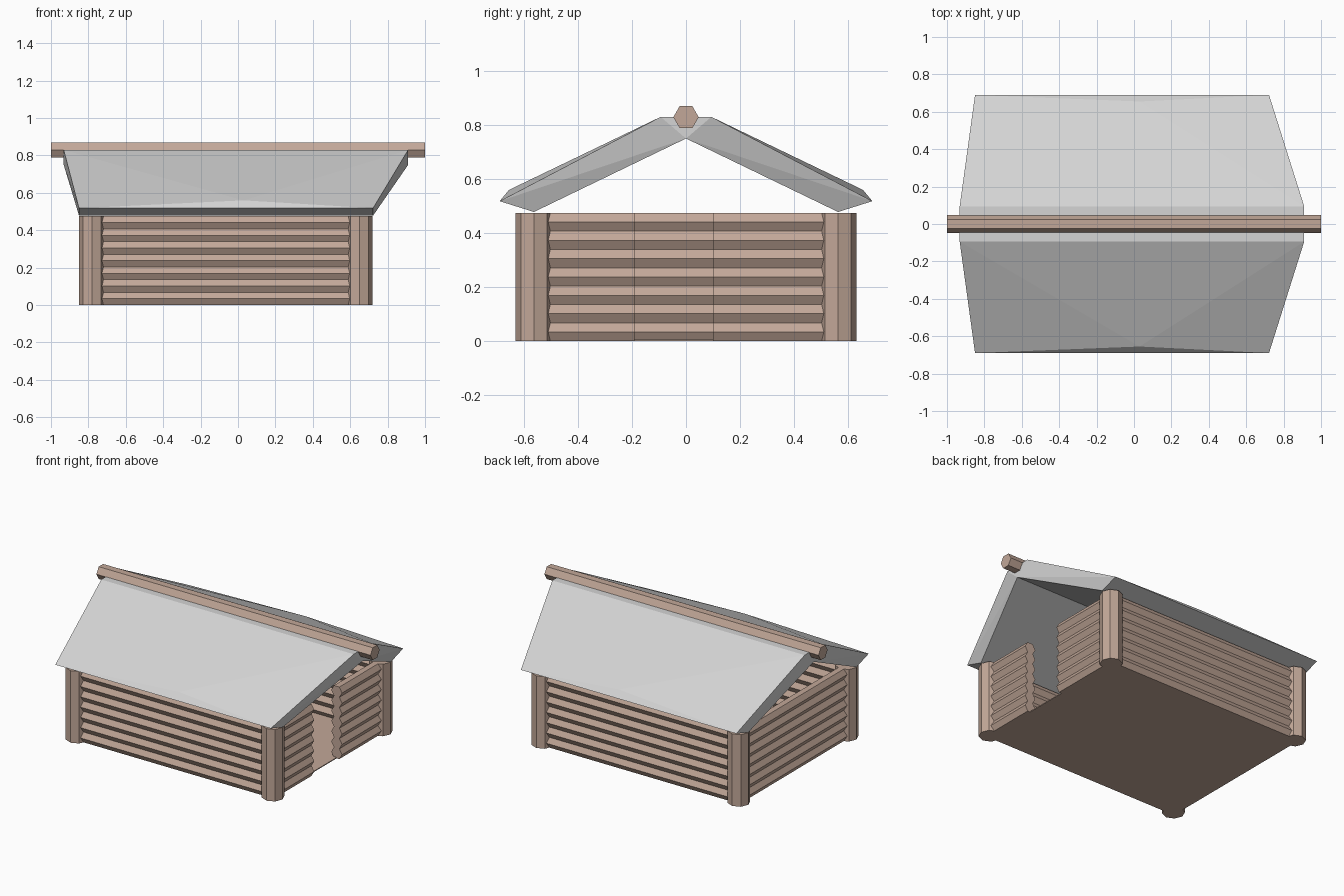
import bpy, bmesh, math
from mathutils import Matrix, Vector

cube = bpy.data.objects.get("Cube")
if cube:
    bpy.data.objects.remove(cube, do_unlink=True)


def material(name, colour):
    m = bpy.data.materials.new(name)
    m.use_nodes = True
    m.diffuse_color = colour
    m.node_tree.nodes["Principled BSDF"].inputs["Base Color"].default_value = colour
    return m


WOOD = material("brown wood", (0.54, 0.39, 0.315, 1))
GREY = material("light grey roofing", (0.66, 0.66, 0.66, 1))


def finish(name, bm, mat):
    bmesh.ops.recalc_face_normals(bm, faces=bm.faces)
    mesh = bpy.data.meshes.new(name)
    bm.to_mesh(mesh)
    bm.free()
    mesh.materials.append(mat)
    ob = bpy.data.objects.new(name, mesh)
    bpy.context.collection.objects.link(ob)
    return ob


def add_prism(bm, start, end, radius, sides):
    """Straight prism between two points, with a corner pointing sideways."""
    start, end = Vector(start), Vector(end)
    axis = (end - start).normalized()
    side = Vector((1, 0, 0)) if abs(axis.y) > 0.5 else Vector((0, 1, 0))
    turn = Matrix((side.cross(axis), side, axis)).transposed().to_4x4()
    bmesh.ops.create_cone(bm, cap_ends=True, segments=sides, radius1=radius,
                          radius2=radius, depth=(end - start).length,
                          matrix=Matrix.Translation((start + end) / 2) @ turn)


# Layout of the cabin
LEFT, RIGHT, DEPTH, HEIGHT = -0.78, 0.65, 0.563, 0.475
LOGS = 7
STEP = HEIGHT / LOGS
LOG_RADIUS = STEP / 2 / math.cos(math.pi / 6)


def log_wall(name, a, b):
    bm = bmesh.new()
    for i in range(LOGS):
        z = (i + 0.5) * STEP
        add_prism(bm, (*a, z), (*b, z), LOG_RADIUS, 6)
    finish(name, bm, WOOD)


# Log walls, with a doorway in one gable end
log_wall("front_wall", (LEFT, -DEPTH), (RIGHT, -DEPTH))
log_wall("back_wall", (LEFT, DEPTH), (RIGHT, DEPTH))
log_wall("closed_end_wall", (LEFT, -DEPTH), (LEFT, DEPTH))
log_wall("door_wall_front", (RIGHT, -DEPTH), (RIGHT, -0.19))
log_wall("door_wall_back", (RIGHT, 0.1), (RIGHT, DEPTH))

# Corner posts
for x, x_name in ((LEFT, "right"), (RIGHT, "left")):
    for y, y_name in ((-DEPTH, "front"), (DEPTH, "back")):
        bm = bmesh.new()
        add_prism(bm, (x, y, 0), (x, y, HEIGHT), 0.069, 8)
        finish(f"{y_name}_{x_name}_post", bm, WOOD)

# Floor
bm = bmesh.new()
bmesh.ops.create_cube(bm, size=1, matrix=Matrix.Translation(((LEFT + RIGHT) / 2, 0, 0.003))
                      @ Matrix.Diagonal((RIGHT - LEFT, 2 * DEPTH, 0.006, 1)))
finish("floor", bm, WOOD)

# Ridge beam
bm = bmesh.new()
add_prism(bm, (-1, 0, 0.829), (1, 0, 0.829), 0.047, 6)
finish("ridge_beam", bm, WOOD)

# Roof: two thick slopes with tapering ends and a raised middle at each eave
bm = bmesh.new()
RIDGE_X, EAVE_X = (-0.932, 0.91), (-0.85, 0.722)


def pair(y, z, xs):
    return [bm.verts.new((x, y, z)) for x in xs]


inner = pair(0, 0.75, RIDGE_X)
crests = []
for s in (-1, 1):
    crest = pair(s * 0.094, 0.83, RIDGE_X)
    tip = pair(s * 0.69, 0.518, EAVE_X)
    under = pair(s * 0.563, 0.478, EAVE_X)
    mid = bm.verts.new((0.03, s * 0.655, 0.56))
    crests.append(crest)
    bm.faces.new((crest[0], crest[1], mid))
    bm.faces.new((tip[0], tip[1], mid))
    bm.faces.new((tip[0], tip[1], under[1], under[0]))
    bm.faces.new((inner[0], inner[1], under[1], under[0]))
    for e in (0, 1):
        bm.faces.new((crest[e], tip[e], mid))
        bm.faces.new((crest[e], tip[e], inner[e]))
        bm.faces.new((inner[e], tip[e], under[e]))
front, back = crests
bm.faces.new((front[0], front[1], back[1], back[0]))
for e in (0, 1):
    bm.faces.new((front[e], back[e], inner[e]))
finish("roof", bm, GREY)
